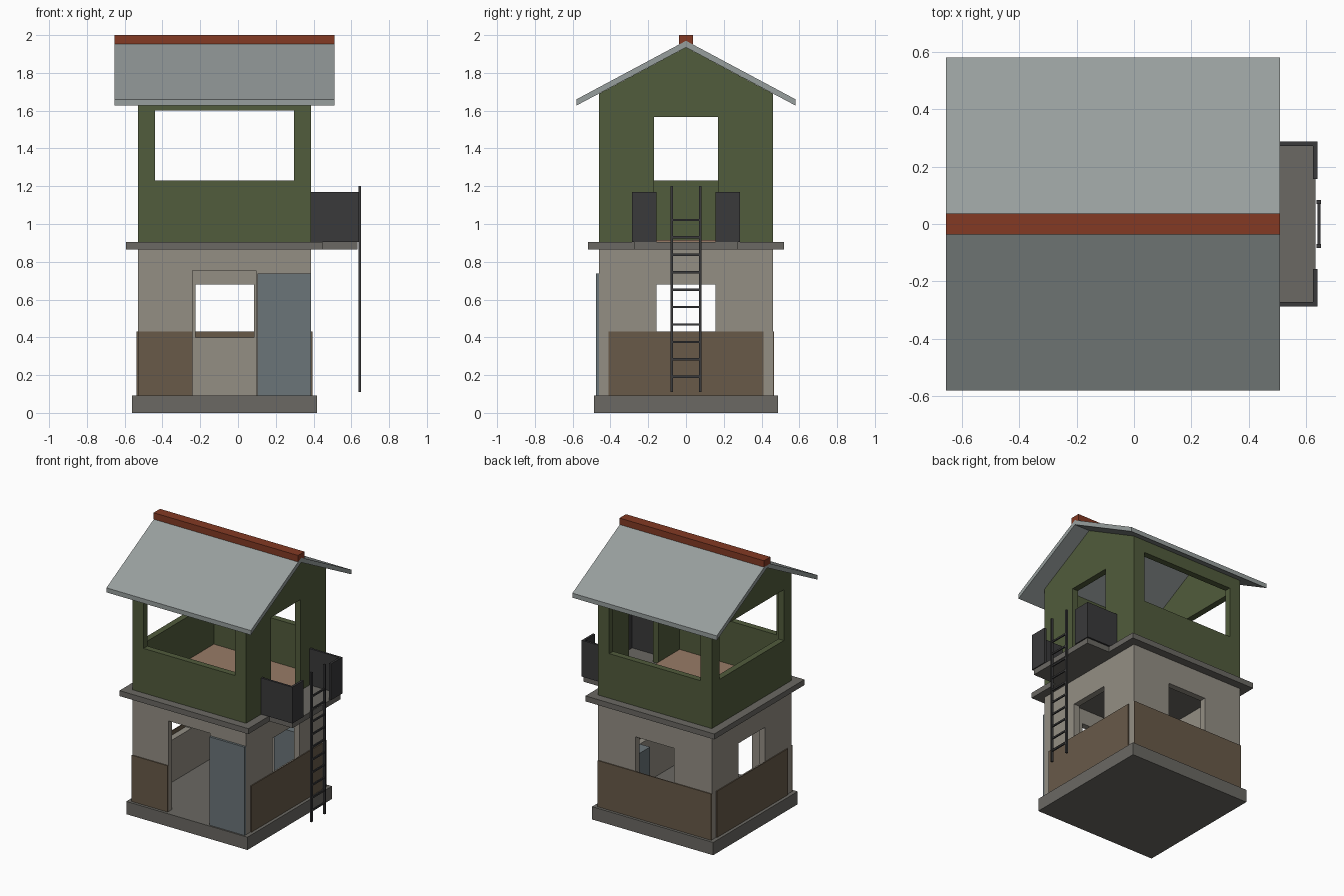
import bpy, bmesh

if "Cube" in bpy.data.objects:
    bpy.data.objects.remove(bpy.data.objects["Cube"])


def material(name, rgb):
    m = bpy.data.materials.new(name)
    m.diffuse_color = [(c / 255) ** 2.2 for c in rgb] + [1]
    m.use_nodes = True
    m.node_tree.nodes["Principled BSDF"].inputs["Base Color"].default_value = m.diffuse_color
    return m


PLASTER = material("plaster", (146, 141, 131))
BROWN = material("brown_cladding", (104, 90, 74))
GREEN = material("green_paint", (82, 92, 62))
CONCRETE = material("concrete", (106, 104, 99))
STEEL = material("blue_grey_steel", (106, 116, 120))
ROOF = material("roof_metal", (150, 157, 156))
RUST = material("ridge_red", (130, 60, 40))
DARK = material("dark_metal", (60, 60, 61))
TAN = material("floor_boards", (150, 122, 102))


def prism(name, profile, x0, x1, mat=None):
    """Extrude a (y, z) outline along x."""
    bm = bmesh.new()
    face = bm.faces.new([bm.verts.new((x0, y, z)) for y, z in profile])
    new = bmesh.ops.extrude_face_region(bm, geom=[face])["geom"]
    bmesh.ops.translate(bm, vec=(x1 - x0, 0, 0),
                        verts=[v for v in new if isinstance(v, bmesh.types.BMVert)])
    bmesh.ops.recalc_face_normals(bm, faces=bm.faces)
    me = bpy.data.meshes.new(name)
    bm.to_mesh(me)
    bm.free()
    ob = bpy.data.objects.new(name, me)
    bpy.context.collection.objects.link(ob)
    if mat:
        me.materials.append(mat)
    return ob


def box(name, x0, x1, y0, y1, z0, z1, mat=None):
    return prism(name, [(y0, z0), (y1, z0), (y1, z1), (y0, z1)], x0, x1, mat)


def cut(ob, *bounds):
    """Subtract boxes from an object."""
    for b in bounds:
        cutter = box("cutter", *b)
        cutter.hide_render = True
        mod = ob.modifiers.new("cut", 'BOOLEAN')
        mod.operation, mod.solver, mod.object = 'DIFFERENCE', 'EXACT', cutter
        bpy.context.view_layer.objects.active = ob
        bpy.ops.object.modifier_apply(modifier=mod.name)
        bpy.data.objects.remove(cutter)


XL, XR, Y, T = -0.53, 0.387, 0.46, 0.045   # wall shell and thickness
P = 0.007                                  # cladding thickness

# Foundation, middle slab and balcony slab
box("foundation", -0.56, 0.417, -0.487, 0.487, 0, 0.093, CONCRETE)
box("middle_slab", -0.592, 0.447, -0.52, 0.52, 0.865, 0.905, CONCRETE)
box("balcony_slab", 0.447, 0.633, -0.275, 0.275, 0.865, 0.905, CONCRETE)

# Lower storey: shell, doorway, back window, side windows
lower = box("lower_walls", XL, XR, -Y, Y, 0.093, 0.865, PLASTER)
cut(lower,
    (XL + T, XR - T, -Y + T, Y - T, 0, 1),
    (-0.24, 0.095, -0.6, -0.3, 0, 0.755),
    (-0.225, 0.085, 0.3, 0.6, 0.40, 0.68),
    (-1, 1, -0.155, 0.155, 0.40, 0.68))

# Brown cladding round the lower storey
box("front_cladding", XL, -0.24, -Y - P, -Y, 0.093, 0.43, BROWN)
box("back_cladding", XL, XR, Y, Y + P, 0.093, 0.43, BROWN)
box("left_cladding", XL - P, XL, -0.41, 0.41, 0.093, 0.43, BROWN)
box("right_cladding", XR, XR + P, -0.41, 0.41, 0.093, 0.43, BROWN)

# Open steel door and the cabinet inside
box("door", 0.102, XR, -0.476, -Y, 0.093, 0.737, STEEL)
box("cabinet", 0.10, XR - T, 0.27, Y - T, 0.093, 0.53, STEEL)

# Upper storey: gabled shell, long windows, left window, balcony doorway
upper = prism("upper_walls", [(-Y, 0.905), (Y, 0.905), (Y, 1.69), (0, 1.935), (-Y, 1.69)],
              XL, XR, GREEN)
cut(upper,
    (XL + T, XR - T, -Y + T, Y - T, 0.8, 2.1),
    (-0.44, 0.297, -1, 1, 1.23, 1.60),
    (-0.7, -0.3, -0.37, 0.37, 1.23, 1.60),
    (0.2, 0.6, -0.17, 0.17, 0.85, 1.567))
box("upper_floor", XL + T, XR - T, -Y + T, Y - T, 0.905, 0.915, TAN)

# Roof slopes and ridge cap
for s, side in ((-1, "front"), (1, "back")):
    prism(side + "_roof", [(0, 1.935), (s * 0.58, 1.627), (s * 0.58, 1.66), (0, 1.97)],
          -0.655, 0.51, ROOF)
box("ridge_cap", -0.655, 0.51, -0.037, 0.037, 1.953, 2.0, RUST)

# Balcony railing panels and ladder rails, mirrored in y
for s, side in ((-1, "front"), (1, "back")):
    def pair(name, x0, x1, a, b, z0, z1):
        lo, hi = sorted((s * a, s * b))
        box(side + name, x0, x1, lo, hi, z0, z1, DARK)
    pair("_side_railing", XR, 0.64, 0.272, 0.287, 0.905, 1.17)
    pair("_end_railing", 0.624, 0.64, 0.157, 0.272, 0.905, 1.17)
    pair("_ladder_rail", 0.637, 0.652, 0.069, 0.083, 0.11, 1.2)

# Ladder rungs
for i in range(10):
    z = 0.191 + i * 0.0923
    box("ladder_rung", 0.64, 0.65, -0.07, 0.07, z - 0.006, z + 0.006, DARK)
